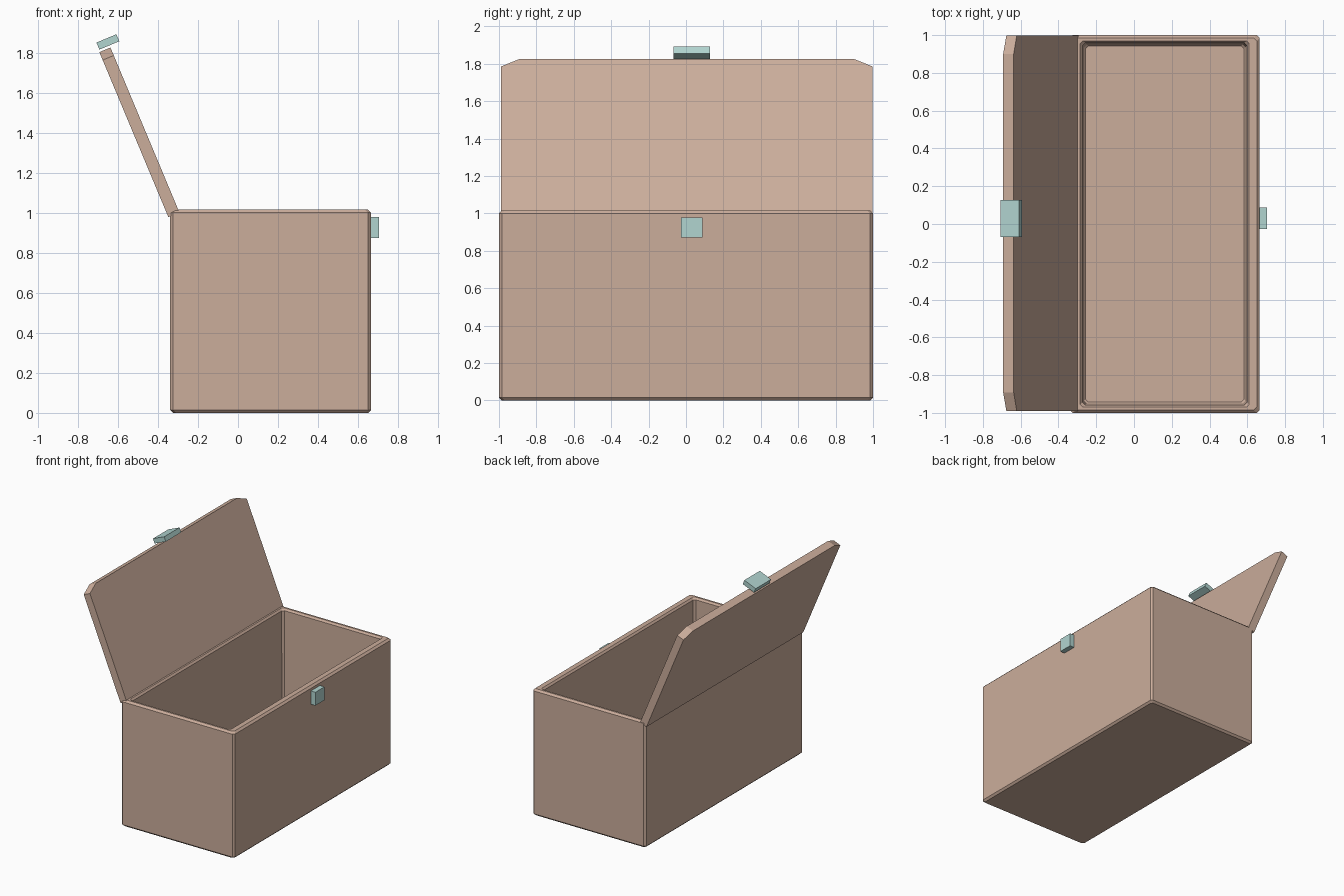
import bpy, bmesh, math
from mathutils import Vector

cube = bpy.data.objects.get("Cube")
if cube:
    bpy.data.objects.remove(cube, do_unlink=True)


def material(name, colour):
    m = bpy.data.materials.new(name)
    m.use_nodes = True
    m.diffuse_color = (*colour, 1)
    m.node_tree.nodes["Principled BSDF"].inputs["Base Color"].default_value = (*colour, 1)
    return m


wood = material("pale wood", (0.60, 0.42, 0.33))
metal = material("pale teal metal", (0.44, 0.66, 0.63))


def loft(name, rings, mat):
    """Skin a stack of equal-length point rings and cap both ends."""
    bm = bmesh.new()
    rows = [[bm.verts.new(p) for p in ring] for ring in rings]
    for a, b in zip(rows, rows[1:]):
        for i in range(len(a)):
            j = (i + 1) % len(a)
            bm.faces.new((a[i], a[j], b[j], b[i]))
    bm.faces.new(rows[0][::-1])
    bm.faces.new(rows[-1])
    bmesh.ops.recalc_face_normals(bm, faces=bm.faces)
    mesh = bpy.data.meshes.new(name)
    bm.to_mesh(mesh)
    bm.free()
    mesh.materials.append(mat)
    obj = bpy.data.objects.new(name, mesh)
    bpy.context.collection.objects.link(obj)
    return obj


def chamfered_ring(inset_x, inset_y, z, c=0.015):
    """Rectangle of the chest footprint, inset, with cut corners."""
    x0, x1 = -0.34 + inset_x, 0.665 - inset_x
    y0, y1 = -1 + inset_y, 1 - inset_y
    return [(x0 + c, y0, z), (x1 - c, y0, z), (x1, y0 + c, z), (x1, y1 - c, z),
            (x1 - c, y1, z), (x0 + c, y1, z), (x0, y1 - c, z), (x0, y0 + c, z)]


# Open chest body: outside, rim, then down the inside to the floor
profile = [(0.015, 0.015, 0), (0, 0, 0.015), (0, 0, 1.0), (0.015, 0.015, 1.015),
           (0.055, 0.03, 1.015), (0.067, 0.042, 1.0), (0.075, 0.05, 0.07), (0.083, 0.058, 0.06)]
loft("chest_body", [chamfered_ring(*p) for p in profile], wood)

# Open lid: a slab leaning back from the hinge, top corners cut
hinge = Vector((-0.348, 0, 0.978))
lean = math.atan2(0.345, 0.825)
up = Vector((-math.sin(lean), 0, math.cos(lean)))
out = Vector((math.cos(lean), 0, math.sin(lean)))
outline = [(-0.99, 0), (0.998, 0), (0.998, 0.85), (0.9, 0.893), (-0.892, 0.893), (-0.99, 0.85)]
loft("lid", [[hinge + up * v + out * t + Vector((0, y, 0)) for y, v in outline]
             for t in (0, 0.06)], wood)


def block(name, centre, size, tilt=0):
    bpy.ops.mesh.primitive_cube_add(size=1, location=centre, rotation=(0, tilt, 0))
    obj = bpy.context.object
    obj.name = name
    obj.scale = size
    obj.data.materials.append(metal)


# Clasp halves on the lid edge and the body front
block("lid_clasp", (-0.65, 0.03, 1.853), (0.108, 0.195, 0.038), -lean)
block("body_clasp", (0.683, 0.031, 0.926), (0.044, 0.115, 0.107))
